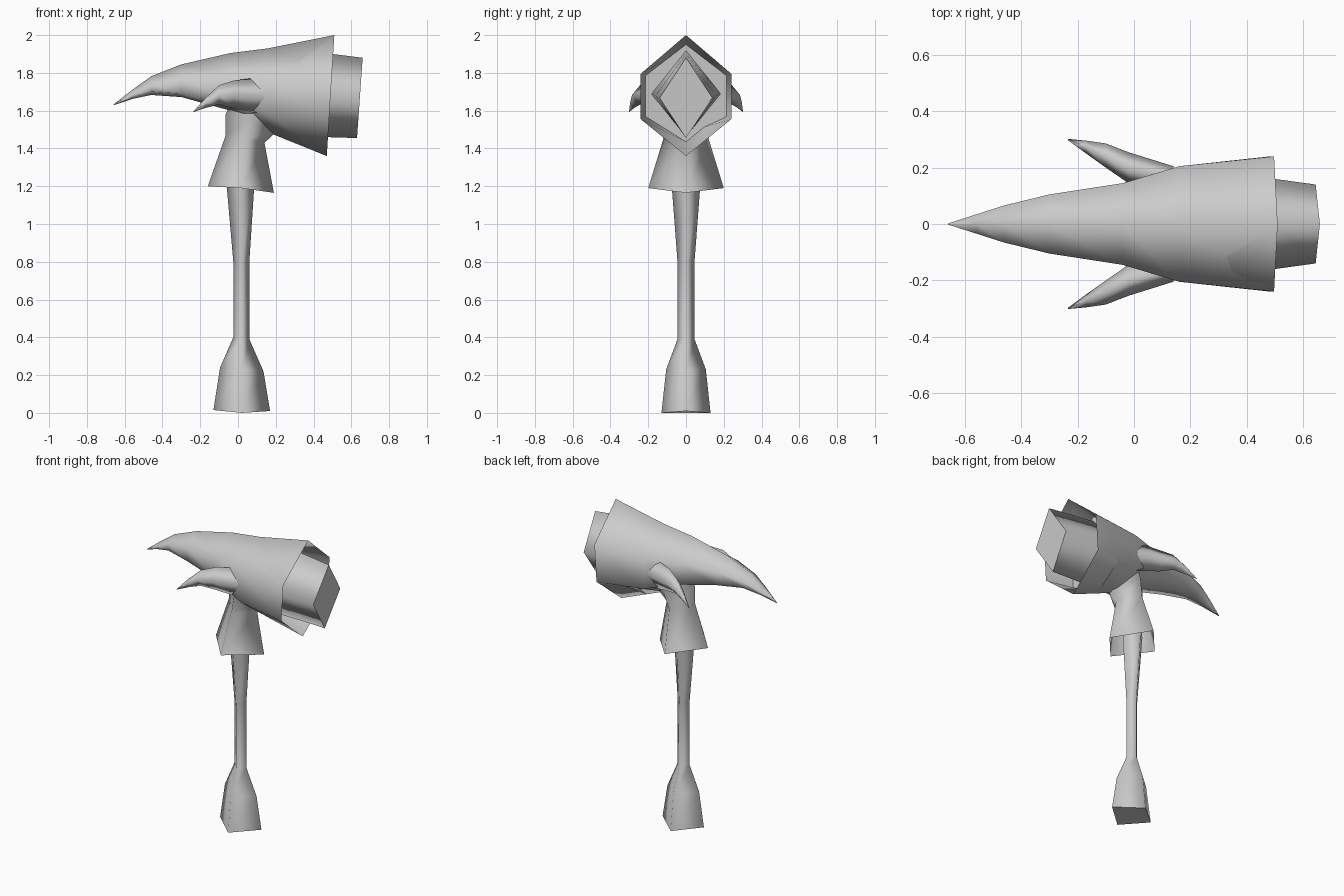
import bpy
from mathutils import Vector

if "Cube" in bpy.data.objects:
    bpy.data.objects.remove(bpy.data.objects["Cube"], do_unlink=True)

GREY = (0.6, 0.6, 0.6, 1.0)
metal = bpy.data.materials.new("plain grey")
metal.use_nodes = True
metal.diffuse_color = GREY
metal.node_tree.nodes["Principled BSDF"].inputs["Base Color"].default_value = GREY


def loft(name, rings, cap_start=False, cap_end=False, flip=False):
    """Skin a list of equal-sized rings; caps keep a crisp rim."""
    n = len(rings[0])
    verts = [v for ring in rings for v in ring]
    faces = []
    for r in range(len(rings) - 1):
        for i in range(n):
            j = (i + 1) % n
            faces.append((r * n + i, r * n + j, (r + 1) * n + j, (r + 1) * n + i))
    last = (len(rings) - 1) * n
    rims = set()
    if cap_start:
        faces.append(tuple(reversed(range(n))))
        rims.add(0)
    if cap_end:
        faces.append(tuple(range(last, last + n)))
        rims.add(last)
    if flip:
        faces = [tuple(reversed(f)) for f in faces]
    mesh = bpy.data.meshes.new(name)
    mesh.from_pydata(verts, [], faces)
    mesh.validate()
    mesh.materials.append(metal)
    mesh.shade_smooth()
    for e in mesh.edges:
        a, b = e.vertices
        if any(s <= a < s + n and s <= b < s + n for s in rims):
            e.use_edge_sharp = True
    obj = bpy.data.objects.new(name, mesh)
    bpy.context.collection.objects.link(obj)
    return obj


def upright(x0, x1, y, z0, z1, zy):
    """Diamond ring around the vertical axis, tilted along x."""
    mid = (x0 + x1) / 2
    return [Vector(p) for p in ((x1, 0, z1), (mid, y, zy), (x0, 0, z0), (mid, -y, zy))]


def hexagon(x, top, bottom, y, high, low, lean=0.0):
    """Pointed hexagon ring around the x axis; lean moves the top forward."""
    mid = (top + bottom) / 2
    pts = ((0, top), (-y, high), (-y, low), (0, bottom), (y, low), (y, high))
    return [Vector((x + lean * (b - mid), a, b)) for a, b in pts]


def diamond(x, yc, y, top, bottom, lean=0.0):
    """Diamond ring around the x axis."""
    mid = (top + bottom) / 2
    pts = ((yc, top), (yc - y, mid), (yc, bottom), (yc + y, mid))
    return [Vector((x + lean * (b - mid), a, b)) for a, b in pts]


# Handle with a flared foot
loft("handle", [
    upright(-0.13, 0.17, 0.13, 0.015, 0.01, 0.0),
    upright(-0.095, 0.135, 0.105, 0.24, 0.22, 0.23),
    upright(-0.025, 0.06, 0.045, 0.4, 0.39, 0.39),
    upright(-0.025, 0.06, 0.045, 0.8, 0.8, 0.8),
    upright(-0.065, 0.09, 0.08, 1.26, 1.26, 1.26),
], cap_start=True)

# Socket skirt joining the handle to the head
loft("socket", [
    upright(-0.16, 0.19, 0.2, 1.2, 1.165, 1.19),
    upright(-0.065, 0.14, 0.12, 1.47, 1.43, 1.45),
    upright(-0.065, 0.2, 0.14, 1.58, 1.485, 1.56),
    upright(-0.03, 0.26, 0.15, 1.66, 1.56, 1.66),
])

# Head: curved claw widening into a flared collar
rim = hexagon(0.49, 2.0, 1.36, 0.24, 1.795, 1.555, 0.0625)
loft("head", [
    hexagon(-0.66, 1.632, 1.628, 0.002, 1.631, 1.629),
    hexagon(-0.56, 1.71, 1.662, 0.034, 1.69, 1.67),
    hexagon(-0.46, 1.782, 1.683, 0.066, 1.74, 1.7),
    hexagon(-0.3, 1.845, 1.672, 0.105, 1.775, 1.69),
    hexagon(-0.04, 1.905, 1.6, 0.145, 1.785, 1.64),
    hexagon(0.16, 1.93, 1.485, 0.205, 1.79, 1.58),
    rim,
])

# Hollow inside the collar
loft("collar_recess", [
    rim,
    hexagon(0.3, 1.95, 1.435, 0.215, 1.785, 1.57, 0.0625),
], cap_end=True, flip=False)

# Striking face
loft("striking_face", [
    diamond(0.28, 0, 0.185, 1.92, 1.46, 0.07),
    diamond(0.485, 0, 0.162, 1.9, 1.46, 0.07),
    diamond(0.645, 0, 0.14, 1.88, 1.455, 0.07),
], cap_end=True)

# Side spikes
for side, name in ((1, "left_spike"), (-1, "right_spike")):
    loft(name, [
        diamond(-0.235, 0.3 * side, 0.002, 1.597, 1.593),
        diamond(-0.17, 0.273 * side, 0.023, 1.67, 1.615),
        diamond(-0.1, 0.243 * side, 0.043, 1.735, 1.632),
        diamond(-0.02, 0.2 * side, 0.055, 1.76, 1.61),
        diamond(0.14, 0.155 * side, 0.05, 1.78, 1.58),
    ])
